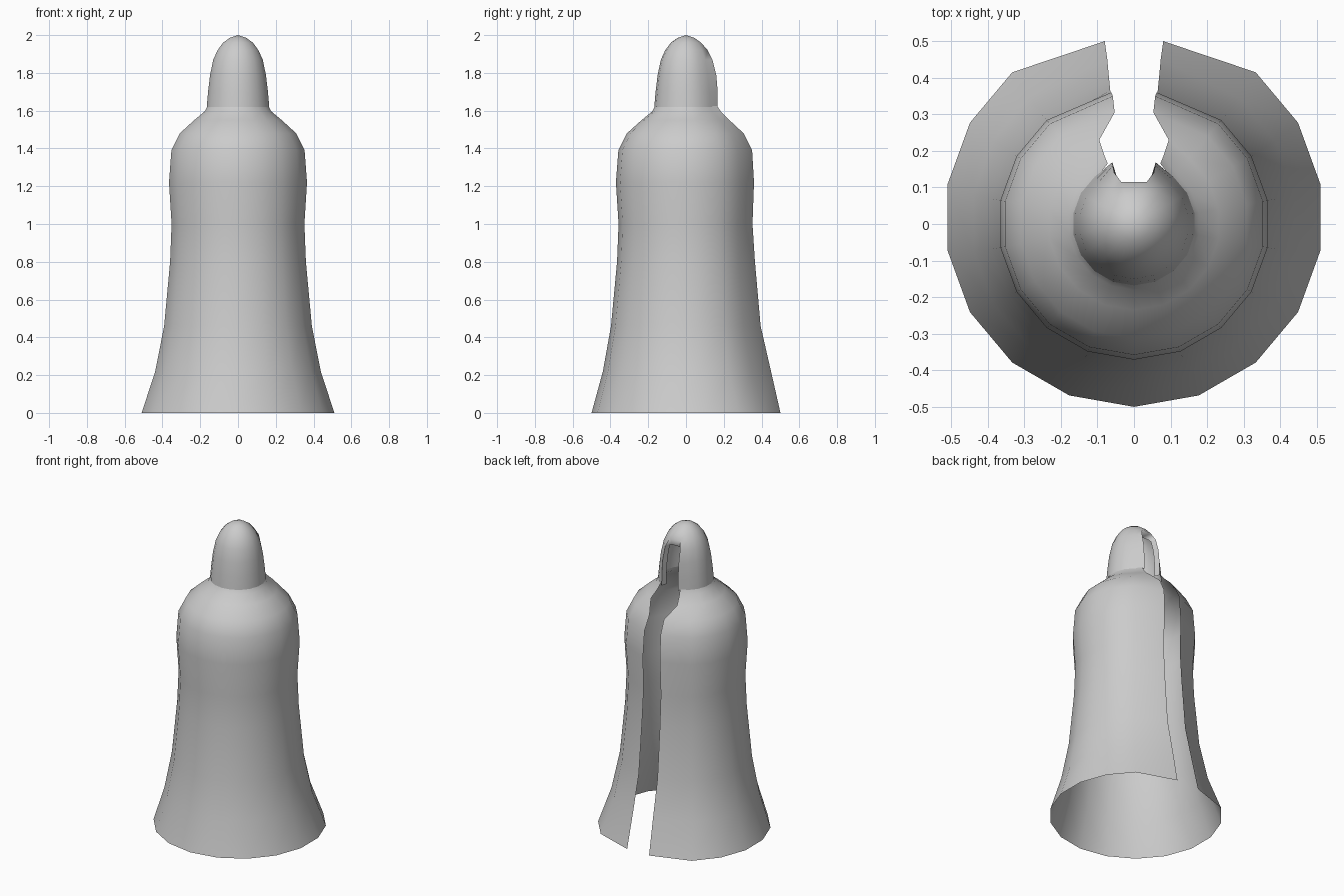
import bpy, bmesh
from math import sin, cos, radians

if "Cube" in bpy.data.objects:
    bpy.data.objects.remove(bpy.data.objects["Cube"])


def ring_points(r, cy, gap, back, lip=None):
    """Half ring from front (-y) round to the back opening, then mirrored."""
    half = [(r * sin(radians(a)), cy - r * cos(radians(a))) for a in range(0, 141, 20)]
    half.append((gap, back))
    if lip:
        half.append(lip)
    return [(-x, y) for x, y in half[:0:-1]] + half


def finish(name, bm, angle):
    bmesh.ops.recalc_face_normals(bm, faces=bm.faces)
    me = bpy.data.meshes.new(name)
    bm.to_mesh(me)
    bm.free()
    ob = bpy.data.objects.new(name, me)
    bpy.context.collection.objects.link(ob)
    bpy.ops.object.select_all(action='DESELECT')
    ob.select_set(True)
    bpy.context.view_layer.objects.active = ob
    bpy.ops.object.shade_smooth_by_angle(angle=radians(angle))
    return ob


def add_rings(bm, rows):
    """rows: (z, points); bridges neighbouring rows, returns vertex rings."""
    rings = [[bm.verts.new((x, y, z)) for x, y in pts] for z, pts in rows]
    for a, b in zip(rings, rings[1:]):
        for i in range(len(a) - 1):
            bm.faces.new((a[i], a[i + 1], b[i + 1], b[i]))
    return rings


# Robe: flared single-sheet shell, open down the back
# z, radius, centre y, half opening, y of opening edge
robe = [
    (0.00, 0.518, 0.018, 0.080, 0.50),
    (0.22, 0.445, 0.005, 0.073, 0.45),
    (0.46, 0.397, 0.00, 0.068, 0.395),
    (0.80, 0.365, 0.00, 0.065, 0.365),
    (1.00, 0.357, 0.00, 0.063, 0.352),
    (1.22, 0.371, 0.00, 0.062, 0.360),
    (1.39, 0.358, 0.00, 0.058, 0.350),
    (1.48, 0.313, 0.00, 0.053, 0.305),
    (1.55, 0.235, 0.00, 0.095, 0.230),
    (1.595, 0.180, 0.00, 0.080, 0.185),
    (1.625, 0.163, 0.00, 0.072, 0.165),
]
bm = bmesh.new()
add_rings(bm, [(z, ring_points(r, cy, g, b)) for z, r, cy, g, b in robe])
finish("robe", bm, 60)

# Hood: dome with an arched opening at the back and inward-turned lips
# z, radius, half opening, y of opening edge
hood = [
    (1.62, 0.168, 0.060, 0.168),
    (1.70, 0.161, 0.059, 0.168),
    (1.79, 0.150, 0.058, 0.160),
    (1.87, 0.133, 0.054, 0.140),
    (1.92, 0.110, 0.035, 0.115),
    (1.96, 0.080, 0.025, 0.080),
    (1.985, 0.045, 0.015, 0.045),
]
ARCH = 4
bm = bmesh.new()
rings = add_rings(bm, [(z, ring_points(r, 0, g, b)) for z, r, g, b in hood])
for a, b in zip(rings[ARCH:], rings[ARCH + 1:]):
    bm.faces.new((a[-1], a[0], b[0], b[-1]))
tip = bm.verts.new((0, 0, 2.0))
top = rings[-1]
for i in range(len(top)):
    bm.faces.new((top[i], top[(i + 1) % len(top)], tip))

# Lip: one strip running up one side, over the arch and down the other
outer = [r[0] for r in rings[:ARCH + 1]] + [r[-1] for r in rings[ARCH::-1]]
inner = []
for v in outer:
    high = v.co.z > 1.9
    inner.append(bm.verts.new((v.co.x * 0.82, v.co.y - (0.01 if high else 0.035),
                               v.co.z - (0.045 if high else 0))))
for i in range(len(outer) - 1):
    bm.faces.new((outer[i], outer[i + 1], inner[i + 1], inner[i]))
finish("hood", bm, 60)
